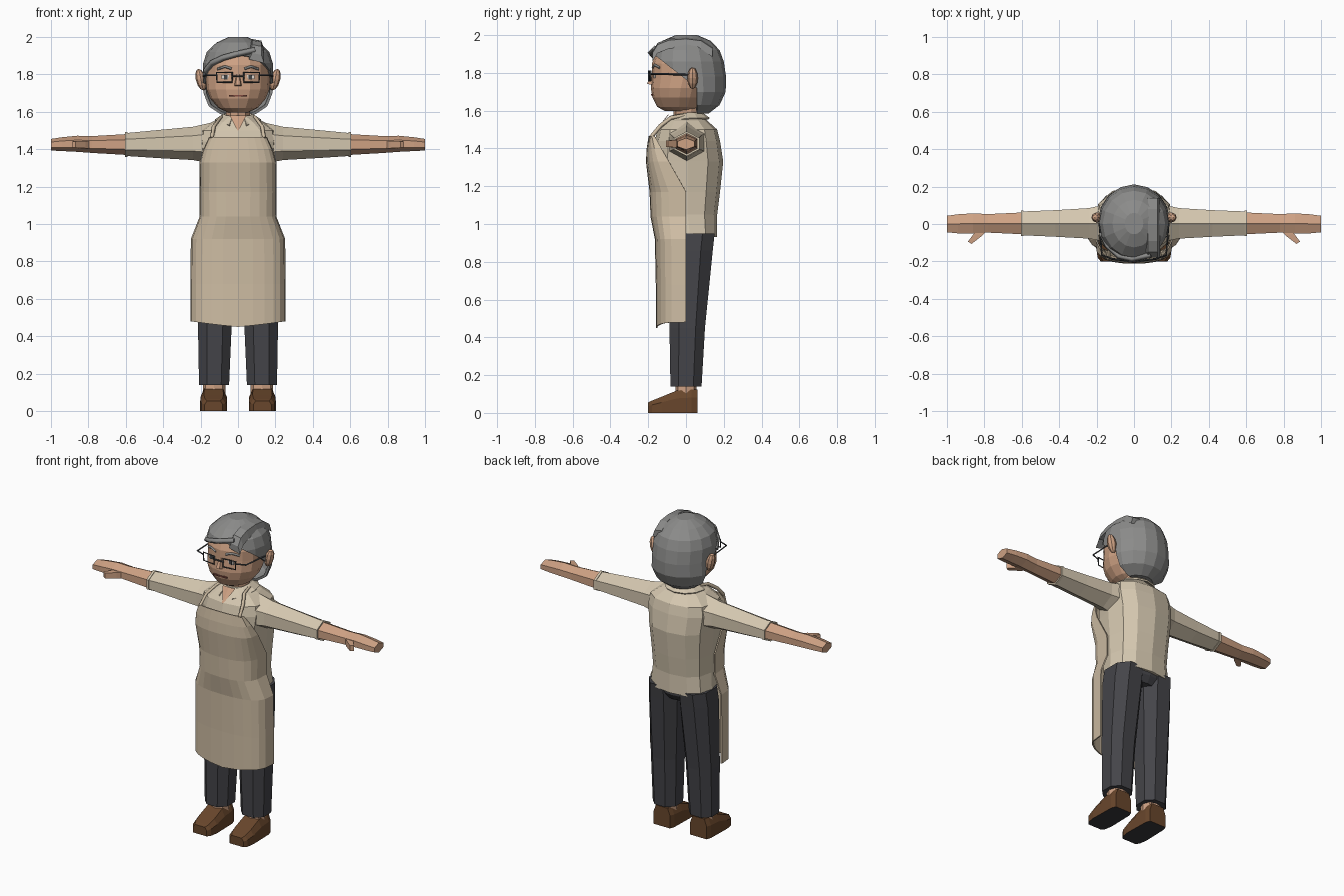
import bpy, bmesh, math
from mathutils import Vector

if "Cube" in bpy.data.objects:
    bpy.data.objects.remove(bpy.data.objects["Cube"])


def mat(name, r, g, b):
    m = bpy.data.materials.new(name)
    m.diffuse_color = (r, g, b, 1)
    m.use_nodes = True
    m.node_tree.nodes["Principled BSDF"].inputs["Base Color"].default_value = m.diffuse_color
    return m


SKIN = mat("skin", .62, .36, .23)
HAIR = mat("grey_hair", .26, .26, .255)
SHIRT = mat("cream_shirt", .66, .57, .43)
APRON = mat("tan_apron", .62, .51, .37)
PANTS = mat("charcoal_trousers", .058, .058, .066)
SHOE = mat("brown_leather", .14, .062, .025)
SOLE = mat("dark_sole", .04, .04, .045)
FRAME = mat("dark_frame", .05, .055, .06)
WHITE = mat("eye_white", .75, .7, .65)
LIP = mat("lip", .22, .07, .05)


def finish(name, bm, *mats):
    bmesh.ops.recalc_face_normals(bm, faces=bm.faces)
    me = bpy.data.meshes.new(name)
    bm.to_mesh(me)
    bm.free()
    for m in mats:
        me.materials.append(m)
    ob = bpy.data.objects.new(name, me)
    bpy.context.collection.objects.link(ob)
    return ob


def loft_bm(rings, closed=True, caps=True):
    bm = bmesh.new()
    vs = [[bm.verts.new(p) for p in r] for r in rings]
    n = len(vs[0])
    for a, b in zip(vs, vs[1:]):
        for i in range(n if closed else n - 1):
            j = (i + 1) % n
            bm.faces.new((a[i], a[j], b[j], b[i]))
    if caps:
        bm.faces.new(vs[0])
        bm.faces.new(vs[-1])
    return bm


def loft(name, rings, m, **k):
    return finish(name, loft_bm(rings, **k), m)


def spow(v, e):
    return math.copysign(abs(v) ** e, v)


def ring(z, w, yf, yb, n=12, e=1.0, cx=0, half=0):
    """Horizontal super-ellipse from yf (front) to yb (back)."""
    out = []
    for i in range(n):
        t = 2 * math.pi * (i + half) / n
        out.append((cx + w * spow(math.sin(t), e),
                    (yf + yb) / 2 - (yb - yf) / 2 * spow(math.cos(t), e), z))
    return out


def hex_ring(x, y0, y1, z0, z1):
    """Six-sided arm section with its ridges at the top and bottom."""
    ym, h = (y0 + y1) / 2, z1 - z0
    return [(x, ym, z1), (x, y1, z1 - .27 * h), (x, y1, z0 + .27 * h),
            (x, ym, z0), (x, y0, z0 + .27 * h), (x, y0, z1 - .27 * h)]


def box(name, c, s, m):
    bm = bmesh.new()
    bmesh.ops.create_cube(bm, size=1)
    for v in bm.verts:
        v.co = Vector(c) + Vector([a * b for a, b in zip(v.co, s)])
    return finish(name, bm, m)


def tube(name, pts, r, m, cyclic=False):
    cu = bpy.data.curves.new(name, 'CURVE')
    cu.dimensions = '3D'
    cu.bevel_depth, cu.bevel_resolution, cu.use_fill_caps = r, 0, True
    sp = cu.splines.new('POLY')
    sp.points.add(len(pts) - 1)
    for p, q in zip(sp.points, pts):
        p.co = (*q, 1)
    sp.use_cyclic_u = cyclic
    tmp = bpy.data.objects.new(name + "_path", cu)
    bpy.context.collection.objects.link(tmp)
    me = bpy.data.meshes.new_from_object(tmp.evaluated_get(bpy.context.evaluated_depsgraph_get()))
    bpy.data.objects.remove(tmp)
    me.materials.clear()
    me.materials.append(m)
    bpy.context.collection.objects.link(bpy.data.objects.new(name, me))


def mirror(s, pts):
    return [(s * p[0], p[1], p[2]) for p in pts]


def thicken(ob, t):
    mod = ob.modifiers.new("thickness", 'SOLIDIFY')
    mod.thickness, mod.offset = t, -1


# Shirt body
loft("shirt_body", [ring(*r, n=12, e=.8) for r in (
    (.93, .20, -.12, .165), (1.05, .185, -.15, .165), (1.17, .19, -.165, .18),
    (1.33, .203, -.18, .197), (1.44, .215, -.165, .18), (1.5, .205, -.15, .165),
    (1.545, .14, -.11, .115), (1.575, .075, -.08, .085))], SHIRT)

# Apron: open shell wrapped round the front
rows = []
for z, w, yf, yb in ((.45, .255, -.16, 0), (.68, .255, -.16, 0), (.92, .252, -.165, 0),
                     (1.04, .205, -.188, 0), (1.17, .207, -.193, 0), (1.33, .205, -.212, -.09),
                     (1.4, .185, -.208, -.13), (1.465, .155, -.198, -.165)):
    row = []
    for i in range(13):
        t = math.pi * i / 12
        side = .03 * abs(math.cos(t)) if z < .5 else 0
        row.append((w * spow(math.cos(t), .85), yb + (yf - yb) * math.sin(t) ** .55 if 0 < i < 12 else yb, z + side))
    rows.append(row)
thicken(loft("apron", rows, APRON, closed=False, caps=False), .008)

# Collar, neck and open neckline
cr = [[], []]
for i in range(11):
    a = math.radians(22 + 316 * i / 10)
    front = max(0, math.cos(a))
    cr[0].append((.078 * math.sin(a), .005 - .083 * math.cos(a), 1.59 - .015 * front))
    cr[1].append((.125 * math.sin(a), .005 - (.12 + .025 * front) * math.cos(a), 1.562 - .035 * front))
thicken(loft("collar", cr, SHIRT, closed=False, caps=False), .01)
loft("neck", [ring(1.5, .075, -.07, .075, 10), ring(1.57, .068, -.065, .075, 10),
              ring(1.65, .07, -.07, .08, 10)], SKIN)
loft("neckline", [[(-.045, -.09, 1.58), (0, -.095, 1.58), (.045, -.09, 1.58)],
                  [(-.003, -.156, 1.5), (0, -.157, 1.5), (.003, -.156, 1.5)]], SKIN, closed=False, caps=False)

# Head
loft("head", [ring(*r, n=16) for r in (
    (1.597, .055, -.11, .05), (1.62, .105, -.152, .08), (1.67, .148, -.178, .11),
    (1.72, .168, -.186, .13), (1.79, .172, -.18, .16), (1.85, .172, -.18, .17),
    (1.92, .15, -.155, .15), (1.97, .09, -.1, .1))], SKIN)

# Hair: bob with the face opening cut away by two planes
bm = loft_bm([ring(*r, n=16) for r in (
    (1.585, .10, -.1, .12), (1.63, .165, -.14, .178), (1.70, .192, -.17, .21),
    (1.78, .188, -.187, .212), (1.86, .186, -.192, .2), (1.92, .167, -.177, .178),
    (1.97, .115, -.125, .13), (2.0, .05, -.055, .06))])
co, no, back = Vector((0, -.18, 1.905)), Vector((0, .14, .18)), .058
for pc, pn in ((co, no), (Vector((0, back, 0)), Vector((0, 1, 0)))):
    bmesh.ops.bisect_plane(bm, geom=bm.verts[:] + bm.edges[:] + bm.faces[:], plane_co=pc, plane_no=pn)
gone = []
for f in bm.faces:
    c = f.calc_center_median()
    if (c - co).dot(no) < 0 and c.y < back:
        gone.append(f)
bmesh.ops.delete(bm, geom=gone, context='FACES')
thicken(finish("hair", bm, HAIR), .015)

# Raised side lock and swept fringe
loft("side_lock", [[(.06, y, z - .03), (.14, y, z - .05), (.125, y, z - .005), (.075, y, z + .004)]
                   for y, z in ((-.178, 1.91), (-.15, 1.955), (-.09, 1.978), (0, 1.985),
                                (.08, 1.975), (.14, 1.935))], HAIR)
tube("fringe", [(.09, -.165, 1.93), (-.01, -.187, 1.908), (-.08, -.172, 1.888),
                (-.14, -.118, 1.86), (-.175, -.05, 1.815)], .016, HAIR)

# Nose, mouth and glasses bridge
loft("nose", [[(-.024, -.17, 1.735), (.024, -.17, 1.735), (.012, -.206, 1.742), (-.012, -.206, 1.742)],
              [(-.012, -.165, 1.8), (.012, -.165, 1.8), (.006, -.182, 1.8), (-.006, -.182, 1.8)]], SKIN)
box("mouth", (0, -.18, 1.685), (.095, .009, .008), LIP)
tube("glasses_bridge", [(-.035, -.196, 1.79), (.035, -.196, 1.79)], .005, FRAME)

for s, side in ((1, "left"), (-1, "right")):
    # Eyes, brows, glasses
    box(side + "_eye", (s * .066, -.166, 1.785), (.042, .009, .022), WHITE)
    box(side + "_pupil", (s * .066, -.169, 1.785), (.02, .008, .024), FRAME)
    tube(side + "_eyebrow", mirror(s, [(.035, -.175, 1.83), (.07, -.166, 1.842), (.11, -.14, 1.828)]), .007, HAIR)
    tube(side + "_lens_frame", mirror(s, [(.032, -.197, 1.758), (.112, -.187, 1.758),
                                          (.115, -.187, 1.81), (.03, -.197, 1.81)]), .005, FRAME, True)
    tube(side + "_temple", mirror(s, [(.114, -.187, 1.795), (.172, -.165, 1.795), (.187, .03, 1.79)]), .005, FRAME)

    # Ear
    bm = bmesh.new()
    bmesh.ops.create_uvsphere(bm, u_segments=8, v_segments=6, radius=1)
    for v in bm.verts:
        v.co = (s * (.198 + .028 * v.co.x + .012 * v.co.z), .035 + .028 * v.co.y, 1.772 + .058 * v.co.z)
    finish(side + "_ear", bm, SKIN)

    # Apron shoulder strap
    tube(side + "_strap", mirror(s, [(.14, -.185, 1.46), (.13, -.135, 1.52), (.1, -.08, 1.562), (.085, .0, 1.575)]), .011, APRON)

    # Sleeve, cuff, forearm with hand, thumb
    loft(side + "_sleeve", [mirror(s, hex_ring(*r)) for r in (
        (.13, -.1, .11, 1.32, 1.545), (.24, -.078, .085, 1.342, 1.52),
        (.42, -.068, .074, 1.352, 1.503), (.6, -.06, .067, 1.364, 1.486))], SHIRT)
    loft(side + "_cuff", [mirror(s, hex_ring(x, -.064, .071, 1.359, 1.491)) for x in (.59, .605)], SHIRT)
    loft(side + "_forearm_hand", [mirror(s, hex_ring(*r)) for r in (
        (.59, -.055, .062, 1.369, 1.481), (.78, -.046, .053, 1.38, 1.47),
        (.86, -.05, .057, 1.386, 1.472), (.94, -.05, .052, 1.39, 1.464), (1.0, -.044, .044, 1.393, 1.455))], SKIN)
    loft(side + "_thumb", [mirror(s, [(x, y, 1.405), (x + w, y + .015, 1.405),
                                      (x + w, y + .015, 1.445), (x, y, 1.445)])
                           for x, y, w in ((.785, -.035, .06), (.815, -.065, .04), (.855, -.105, .03))][:2]
         + [mirror(s, [(.868, -.106, 1.408), (.888, -.094, 1.408), (.888, -.094, 1.442), (.868, -.106, 1.442)])], SKIN)

    # Trouser leg and ankle
    loft(side + "_trouser_leg", [ring(z, w, yf, yb, 8, .85, s * cx, .5) for z, cx, w, yf, yb in (
        (.14, .128, .086, -.088, .088), (.45, .124, .096, -.094, .107),
        (.86, .108, .108, -.108, .15), (.95, .104, .104, -.1, .16))], PANTS)
    loft(side + "_ankle", [ring(z, .06, -.055, .055, 8, .8, s * .128) for z in (.09, .16)], SKIN)

    # Shoe: sections from heel to toe, dark underneath
    bm = loft_bm([[(s * .13 + a * w, y, z) for a, z in ((-1, 0), (1, 0), (1, h * .65), (.72, h), (-.72, h), (-1, h * .65))]
                  for y, w, h in ((.06, .058, .125), (.03, .068, .125), (-.05, .07, .118),
                                  (-.13, .072, .085), (-.18, .064, .065), (-.2, .048, .055))])
    bm.normal_update()
    for f in bm.faces:
        f.material_index = 1 if all(v.co.z < .001 for v in f.verts) else 0
    finish(side + "_shoe", bm, SHOE, SOLE)

# Hips joining the legs
loft("trouser_hips", [ring(.87, .15, -.08, .12, 12, .75), ring(.91, .19, -.1, .148, 12, .75),
                      ring(.96, .185, -.1, .15, 12, .75)], PANTS)
